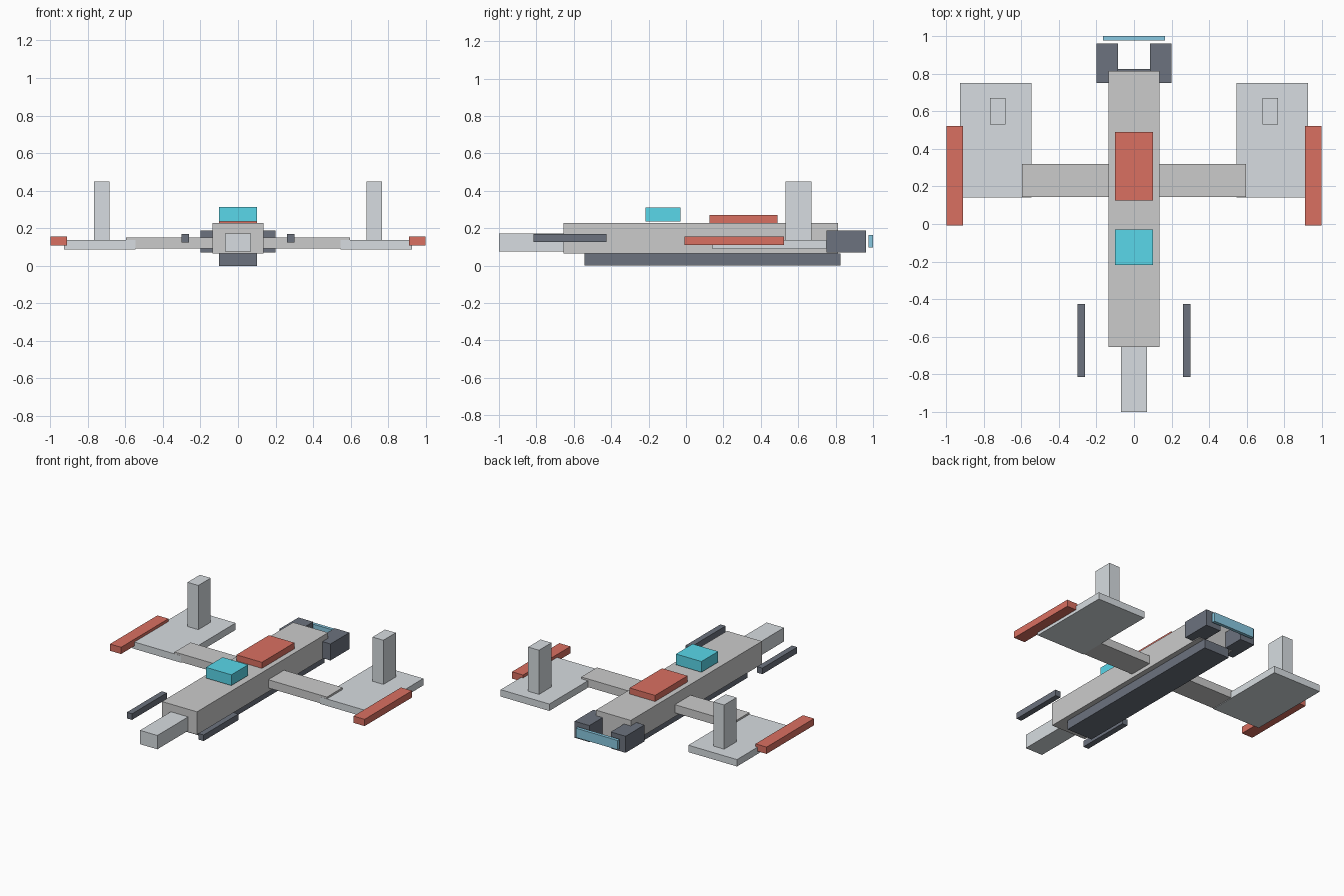
import bpy

if "Cube" in bpy.data.objects:
    bpy.data.objects.remove(bpy.data.objects["Cube"])


def material(name, rgb):
    m = bpy.data.materials.new(name)
    m.diffuse_color = (*rgb, 1)
    m.use_nodes = True
    m.node_tree.nodes["Principled BSDF"].inputs["Base Color"].default_value = m.diffuse_color
    return m


LIGHT = material("light_grey", (0.68, 0.72, 0.75))
DARK = material("dark_grey", (0.15, 0.17, 0.21))
RED = material("red", (0.70, 0.16, 0.12))
CYAN = material("cyan", (0.10, 0.68, 0.82))
BLUE = material("glow_blue", (0.25, 0.58, 0.75))


def box(name, x, y, z, mat=None):
    """Box from (min, max) ranges on each axis."""
    bpy.ops.mesh.primitive_cube_add(
        size=1, location=[(a + b) / 2 for a, b in (x, y, z)])
    ob = bpy.context.object
    ob.name = name
    ob.scale = [b - a for a, b in (x, y, z)]
    bpy.ops.object.transform_apply(location=False, rotation=False, scale=True)
    if mat:
        ob.data.materials.append(mat)
    return ob


def pair(name, x, y, z, mat=None):
    """Matching boxes on the right and left sides."""
    box(name + "_right", x, y, z, mat)
    box(name + "_left", (-x[1], -x[0]), y, z, mat)


# Central body
box("fuselage", (-0.137, 0.137), (-0.655, 0.814), (0.065, 0.227))
box("nose", (-0.068, 0.068), (-1.0, -0.655), (0.075, 0.173), LIGHT)
box("keel", (-0.1, 0.1), (-0.543, 0.826), (0.0, 0.065), DARK)
box("canopy", (-0.1, 0.1), (-0.217, -0.03), (0.236, 0.312), CYAN)
box("dorsal_panel", (-0.1, 0.1), (0.125, 0.489), (0.227, 0.27), RED)

# Wings and fins
box("wing_spar", (-0.597, 0.597), (0.143, 0.32), (0.092, 0.15))
pair("wing_panel", (0.545, 0.926), (0.142, 0.752), (0.088, 0.137), LIGHT)
pair("tail_fin", (0.683, 0.768), (0.531, 0.67), (0.137, 0.45), LIGHT)
pair("wingtip_rail", (0.911, 0.998), (-0.008, 0.523), (0.109, 0.157), RED)

# Guns and engines
pair("gun", (0.26, 0.301), (-0.815, -0.425), (0.125, 0.168), DARK)
pair("engine", (0.084, 0.2), (0.75, 0.962), (0.071, 0.188), DARK)
box("engine_glow", (-0.164, 0.164), (0.977, 1.0), (0.097, 0.163), BLUE)
